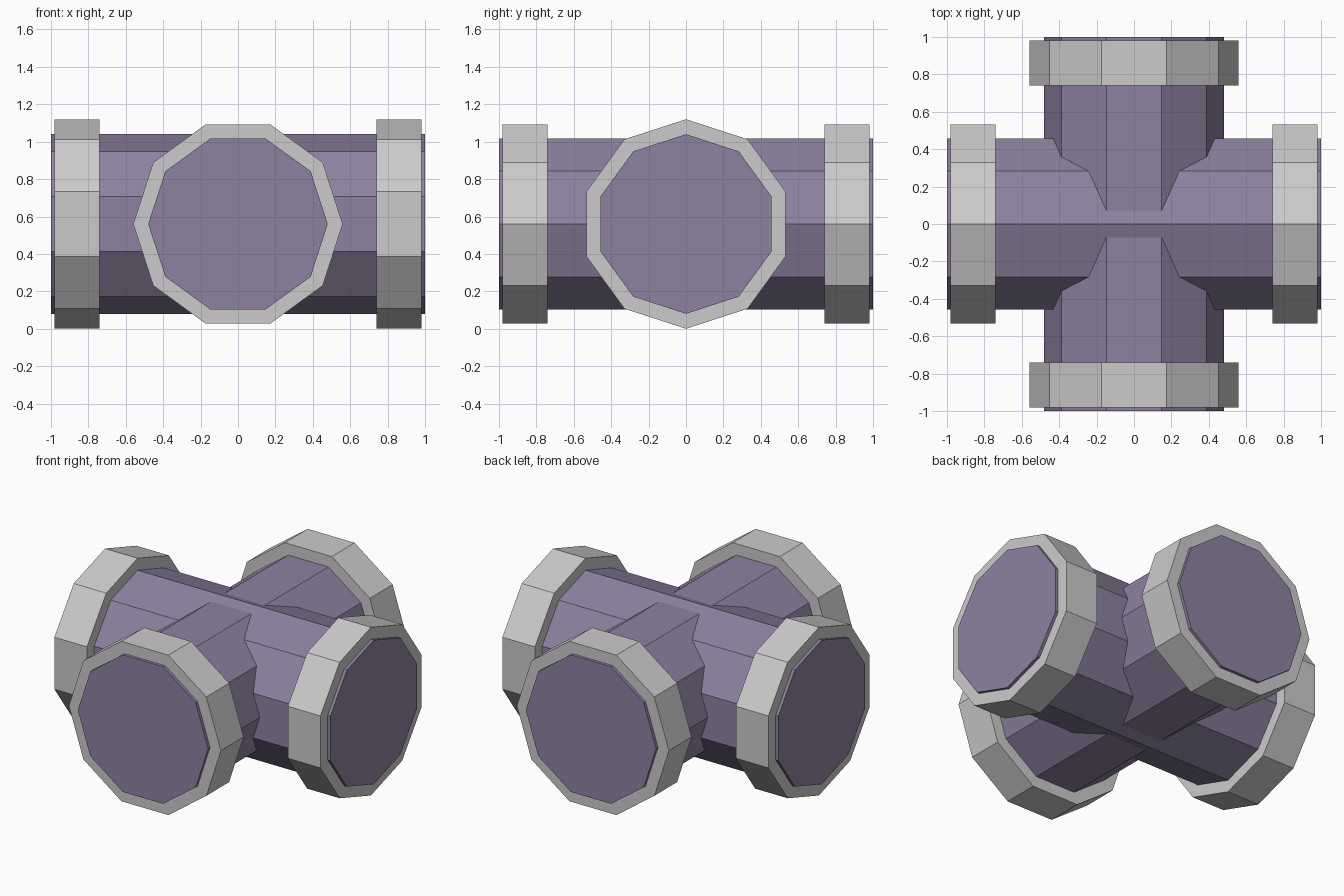
import bpy, bmesh
from math import sin, cos, pi

if "Cube" in bpy.data.objects:
    bpy.data.objects.remove(bpy.data.objects["Cube"])

SIDES = 10
CENTRE_Z = 0.56

purple = bpy.data.materials.new("purple_pipe")
purple.diffuse_color = (0.27, 0.22, 0.355, 1)
purple.use_nodes = True
purple.node_tree.nodes["Principled BSDF"].inputs["Base Color"].default_value = purple.diffuse_color


def prism(name, axis, start, end, radius, material=None):
    """Ten-sided prism lying along x (corner on top) or y (flat on top)."""
    bm = bmesh.new()
    rings = []
    for d in (start, end):
        ring = []
        for i in range(SIDES):
            a = 2 * pi * i / SIDES
            if axis == "x":
                co = (d, radius * sin(a), CENTRE_Z + radius * cos(a))
            else:
                co = (radius * cos(a), d, CENTRE_Z + radius * sin(a))
            ring.append(bm.verts.new(co))
        rings.append(ring)
    for ring in rings:
        bm.faces.new(ring)
    for i in range(SIDES):
        j = (i + 1) % SIDES
        bm.faces.new((rings[0][i], rings[0][j], rings[1][j], rings[1][i]))
    bmesh.ops.recalc_face_normals(bm, faces=bm.faces[:])
    mesh = bpy.data.meshes.new(name)
    bm.to_mesh(mesh)
    bm.free()
    if material:
        mesh.materials.append(material)
    obj = bpy.data.objects.new(name, mesh)
    bpy.context.collection.objects.link(obj)
    return obj


# Two crossing pipes, each with a wider collar near both ends
for axis in "xy":
    prism(f"pipe_{axis}", axis, -1.0, 1.0, 0.48, purple)
    prism(f"collar_{axis}_negative", axis, -0.98, -0.74, 0.56)
    prism(f"collar_{axis}_positive", axis, 0.74, 0.98, 0.56)
